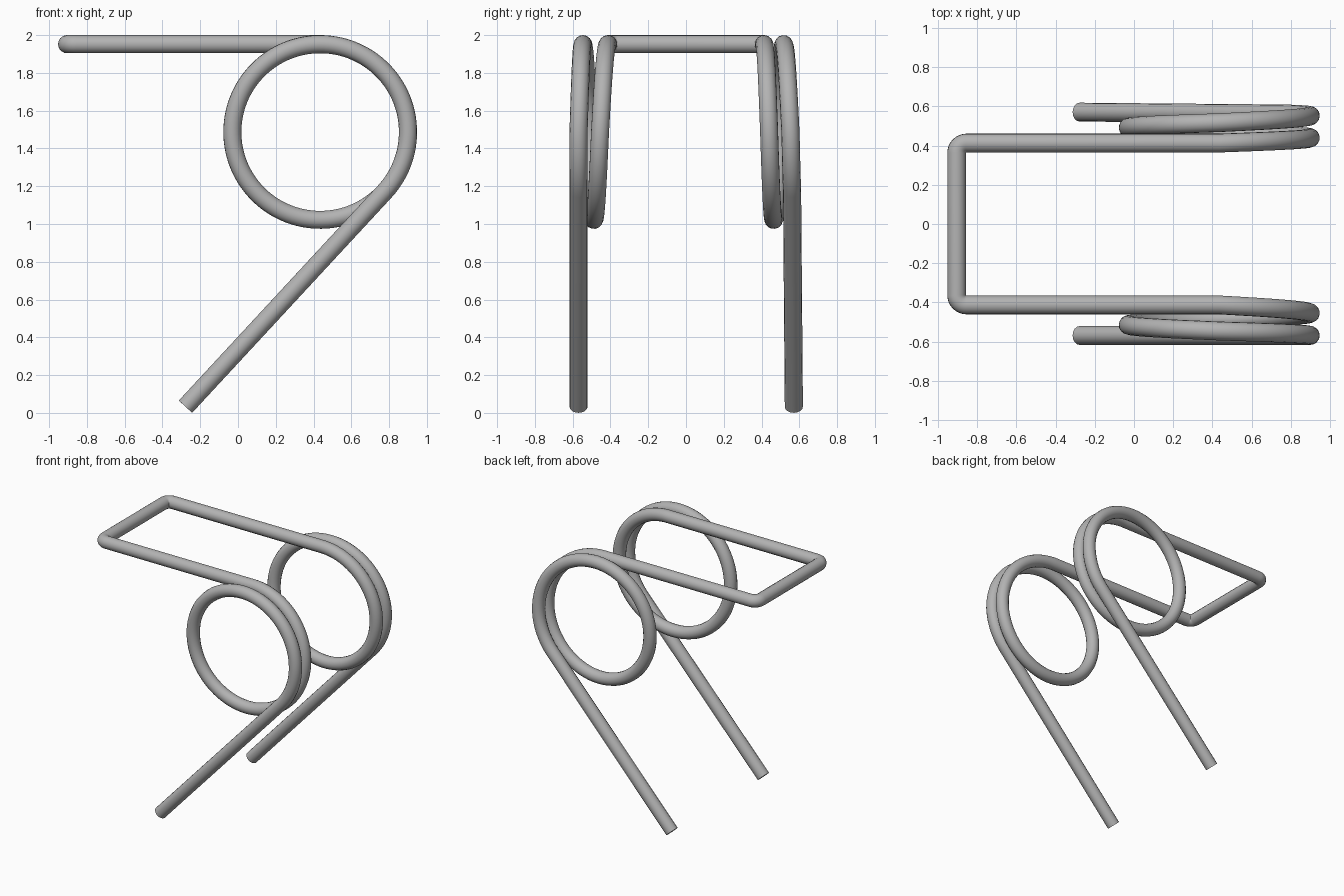
import bpy
from math import sin, cos, asin, atan2, hypot, pi, radians
from mathutils import Vector

cube = bpy.data.objects.get("Cube")
if cube:
    bpy.data.objects.remove(cube, do_unlink=True)

WIRE = 0.048                   # wire radius
CX, CZ, R = 0.435, 1.487, 0.465  # coil centre and radius
BRIDGE_X, BEND = -0.905, 0.05
FOOT = Vector((-0.278, 0, 0.033))

steel = bpy.data.materials.new("grey steel")
steel.use_nodes = True
grey = (0.45, 0.45, 0.45, 1)
steel.diffuse_color = grey
steel.node_tree.nodes["Principled BSDF"].inputs["Base Color"].default_value = grey

# The leg leaves the coil along a tangent
dx, dz = CX - FOOT.x, CZ - FOOT.z
leg_angle = atan2(dz, dx) - asin(R / hypot(dx, dz))
SWEEP = pi + 2 * pi - (leg_angle + pi / 2) + pi / 2 - pi / 2 + leg_angle * 2
SWEEP = pi / 2 + 2 * pi - (leg_angle - pi / 2)


def side_path(side, offsets):
    """Wire centreline from the bridge to the foot; offsets are |y| per quarter turn."""
    top = CZ + R
    y0 = offsets[0]
    pts = []
    # rounded corner at the bridge
    for i in range(9):
        a = pi / 2 * i / 8
        pts.append((BRIDGE_X + BEND * (1 - cos(a)), y0 - BEND * (1 - sin(a)), top))
    # coil
    steps = 132
    for i in range(steps + 1):
        turn = SWEEP * i / steps
        q = turn / (pi / 2)
        k = min(int(q), len(offsets) - 2)
        y = offsets[k] + (offsets[k + 1] - offsets[k]) * min(q - k, 1)
        a = pi / 2 - turn
        pts.append((CX + R * cos(a), y, CZ + R * sin(a)))
    # straight leg
    pts.append((FOOT.x, offsets[-1], FOOT.z))
    return [(x, side * y, z) for x, y, z in pts]


# The two coils differ slightly in pitch
SWEEP = pi / 2 - (leg_angle - pi / 2) + 2 * pi
left = side_path(1, [0.413, 0.44, 0.464, 0.492, 0.517, 0.553, 0.571])
right = side_path(-1, [0.413, 0.455, 0.488, 0.515, 0.546, 0.569, 0.569])
path = left[::-1] + right

# One continuous round wire
curve = bpy.data.curves.new("spring_wire", "CURVE")
curve.dimensions = "3D"
curve.twist_mode = "MINIMUM"
curve.bevel_depth = WIRE
curve.bevel_resolution = 6
curve.use_fill_caps = True
spline = curve.splines.new("POLY")
spline.points.add(len(path) - 1)
for point, co in zip(spline.points, path):
    point.co = (*co, 1)
curve.materials.append(steel)
wire = bpy.data.objects.new("spring_wire", curve)
bpy.context.collection.objects.link(wire)

bpy.ops.object.select_all(action="DESELECT")
wire.select_set(True)
bpy.context.view_layer.objects.active = wire
bpy.ops.object.convert(target="MESH")
bpy.ops.object.shade_smooth_by_angle(angle=radians(40))
